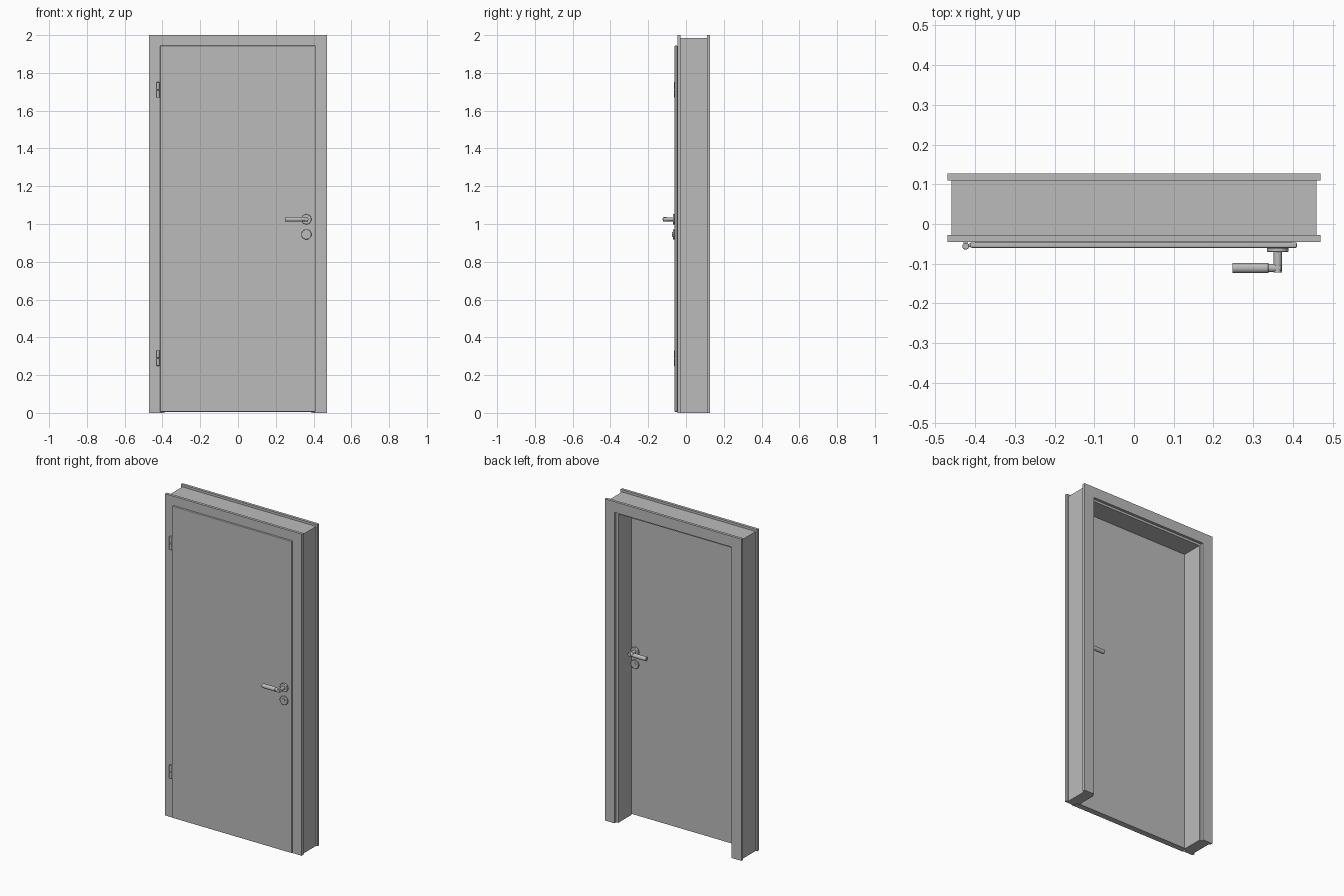
import bpy, math
from mathutils import Vector

cube = bpy.data.objects.get("Cube")
if cube:
    bpy.data.objects.remove(cube, do_unlink=True)


def material(name, value):
    mat = bpy.data.materials.new(name)
    mat.use_nodes = True
    colour = (value, value, value, 1)
    mat.diffuse_color = colour
    mat.node_tree.nodes["Principled BSDF"].inputs["Base Color"].default_value = colour
    return mat


grey = material("plain_grey", 0.5)


def finish(obj, name, bevel=0, smooth=False):
    obj.name = name
    obj.data.materials.clear()
    obj.data.materials.append(grey)
    if bevel:
        mod = obj.modifiers.new("soft_edges", "BEVEL")
        mod.width, mod.segments, mod.limit_method = bevel, 2, "ANGLE"
    if smooth:
        bpy.ops.object.select_all(action="DESELECT")
        obj.select_set(True)
        bpy.context.view_layer.objects.active = obj
        bpy.ops.object.shade_smooth_by_angle(angle=math.radians(35))
    return obj


def box(name, low, high, bevel=0):
    low, high = Vector(low), Vector(high)
    bpy.ops.mesh.primitive_cube_add(size=1, location=(low + high) / 2)
    obj = bpy.context.object
    for v in obj.data.vertices:
        v.co = v.co * (high - low)
    return finish(obj, name, bevel)


def rod(name, start, end, radius, bevel=0, sides=32):
    start, end = Vector(start), Vector(end)
    axis = end - start
    bpy.ops.mesh.primitive_cylinder_add(vertices=sides, radius=radius, depth=axis.length,
                                        location=(start + end) / 2)
    obj = bpy.context.object
    obj.rotation_euler = axis.to_track_quat("Z", "Y").to_euler()
    return finish(obj, name, bevel, True)


def portal(name, outer, top, inner, inner_top, front, back):
    """Door-shaped arch: one outline extruded through the wall."""
    outline = [(-outer, 0), (-outer, top), (outer, top), (outer, 0),
               (inner, 0), (inner, inner_top), (-inner, inner_top), (-inner, 0)]
    n = len(outline)
    verts = [(x, y, z) for y in (front, back) for x, z in outline]
    # Two legs and a head, each a quad on both faces, mitred at the corners
    quads = [(0, 1, 6, 7), (1, 2, 5, 6), (2, 3, 4, 5)]
    faces = [q[::-1] for q in quads] + [tuple(i + n for i in q) for q in quads]
    faces += [(i, (i + 1) % n, (i + 1) % n + n, i + n) for i in range(n)]
    mesh = bpy.data.meshes.new(name)
    mesh.from_pydata(verts, [], faces)
    obj = bpy.data.objects.new(name, mesh)
    bpy.context.collection.objects.link(obj)
    bpy.context.view_layer.objects.active = obj
    obj.select_set(True)
    bpy.ops.object.mode_set(mode="EDIT")
    bpy.ops.mesh.select_all(action="SELECT")
    bpy.ops.mesh.normals_make_consistent(inside=False)
    bpy.ops.object.mode_set(mode="OBJECT")
    obj.select_set(False)
    return finish(obj, name)


# Frame: front and back casings, a rebate and the wall lining
portal("front_casing", 0.47, 2.0, 0.403, 1.933, -0.045, -0.028)
portal("back_casing", 0.47, 2.0, 0.403, 1.933, 0.11, 0.127)
portal("frame_rebate", 0.46, 1.986, 0.403, 1.933, -0.028, -0.02)
portal("wall_lining", 0.46, 1.986, 0.389, 1.919, -0.02, 0.11)

# Door leaf: overlapping front panel and a narrower body behind it
box("leaf_front", (-0.412, -0.06, 0.006), (0.41, -0.046, 1.944), 0.003)
box("leaf_body", (-0.399, -0.047, 0.006), (0.397, -0.021, 1.93))

# Hinges: two stacked knuckles with a pin arm
for label, z in (("lower", 0.29), ("upper", 1.71)):
    rod(label + "_hinge_bottom", (-0.424, -0.056, z - 0.041), (-0.424, -0.056, z - 0.001), 0.0085, 0.002, 20)
    rod(label + "_hinge_top", (-0.424, -0.056, z + 0.001), (-0.424, -0.056, z + 0.041), 0.0085, 0.002, 20)
    rod(label + "_hinge_frame_pin", (-0.424, -0.056, z - 0.02), (-0.424, -0.044, z - 0.02), 0.005, 0, 12)
    rod(label + "_hinge_leaf_pin", (-0.424, -0.056, z + 0.02), (-0.408, -0.052, z + 0.02), 0.004, 0, 12)

# Handle sets, one on each side of the leaf
lock_x, lever_z, key_z = 0.362, 1.025, 0.945
for side, face, out in (("front", -0.06, -1), ("back", -0.021, 1)):
    def at(x, reach, z):
        return (x, face + out * reach, z)

    rod(side + "_handle_rose", at(lock_x, 0, lever_z), at(lock_x, 0.01, lever_z), 0.027, 0.002)
    rod(side + "_handle_neck", at(lock_x, 0.008, lever_z), at(lock_x, 0.062, lever_z), 0.0105)
    rod(side + "_lever_root", at(lock_x + 0.008, 0.051, lever_z), at(0.335, 0.051, lever_z), 0.0105)
    rod(side + "_lever_grip", at(0.339, 0.051, lever_z), at(0.248, 0.051, lever_z), 0.013, 0.002)
    rod(side + "_key_rose", at(lock_x, 0, key_z), at(lock_x, 0.01, key_z), 0.027, 0.002)
    rod(side + "_key_barrel", at(lock_x, 0.008, key_z + 0.004), at(lock_x, 0.013, key_z + 0.004), 0.009)
    box(side + "_key_tail", (lock_x - 0.005, face + min(out * 0.008, out * 0.013), key_z - 0.014),
        (lock_x + 0.005, face + max(out * 0.008, out * 0.013), key_z))
